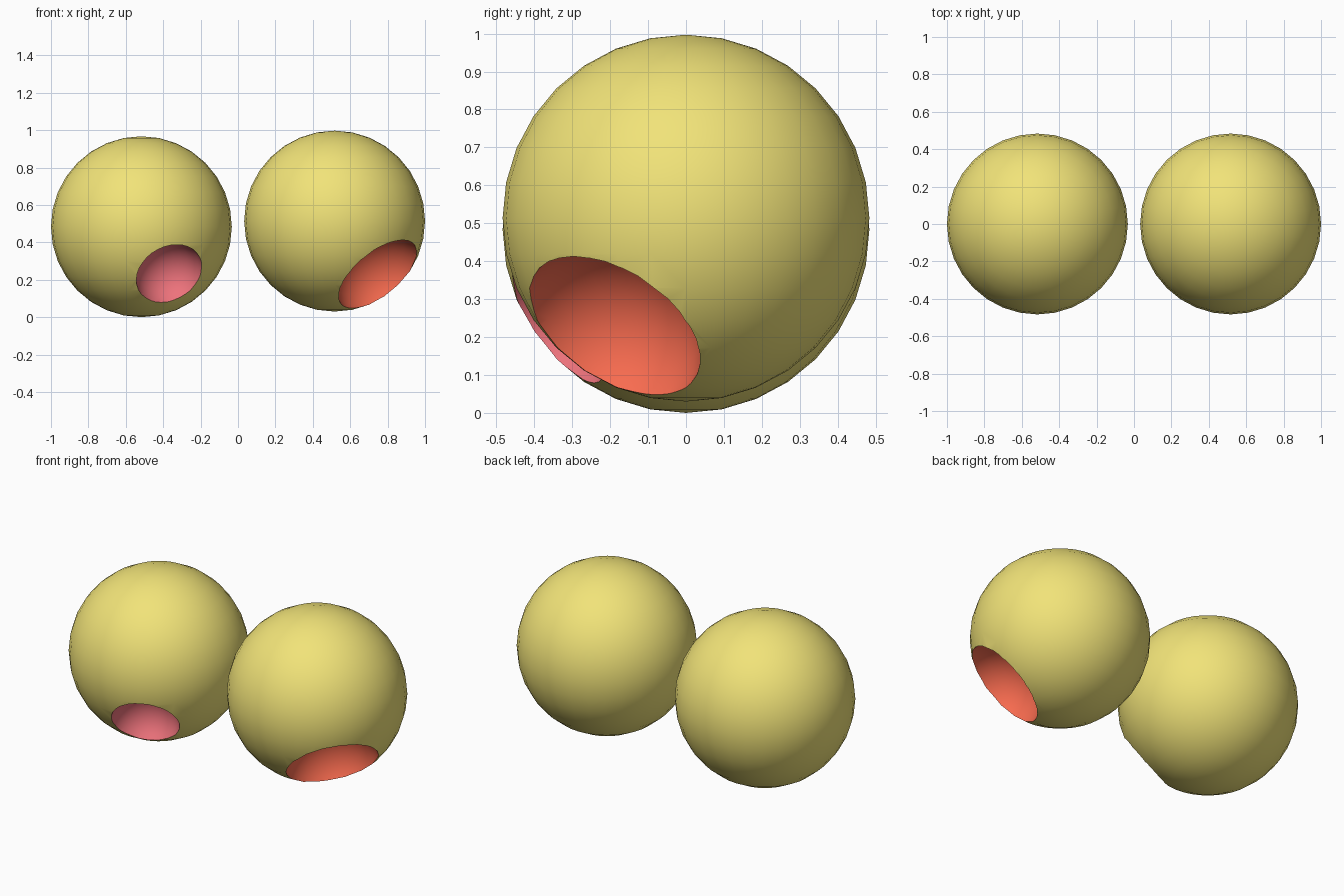
import bpy, math
from mathutils import Vector

if "Cube" in bpy.data.objects:
    bpy.data.objects.remove(bpy.data.objects["Cube"])

R = 0.4835  # ball radius


def material(name, rgb):
    m = bpy.data.materials.new(name)
    m.diffuse_color = (*rgb, 1)
    m.use_nodes = True
    m.node_tree.nodes["Principled BSDF"].inputs["Base Color"].default_value = m.diffuse_color
    return m


def sphere(name, centre, radius, mats, slot, seg=32, rings=16):
    bpy.ops.mesh.primitive_uv_sphere_add(segments=seg, ring_count=rings, radius=radius, location=centre)
    ob = bpy.context.object
    ob.name = name
    for m in mats:
        ob.data.materials.append(m)
    for p in ob.data.polygons:
        p.material_index = slot
        p.use_smooth = True
    return ob


def hollowed_ball(name, centre, direction, radius, mats):
    # yellow ball with a round red hollow scooped out of its surface
    ball = sphere(name, centre, R, mats, 0)
    d = Vector(direction).normalized()
    cutter = sphere(name + "_cutter", Vector(centre) + d * R, radius, mats, 1)
    cutter.rotation_euler = d.to_track_quat('Z', 'Y').to_euler()
    cutter.hide_render = True
    mod = ball.modifiers.new("hollow", 'BOOLEAN')
    mod.operation = 'DIFFERENCE'
    mod.solver = 'EXACT'
    mod.object = cutter
    bpy.ops.object.select_all(action='DESELECT')
    ball.select_set(True)
    bpy.context.view_layer.objects.active = ball
    bpy.ops.object.modifier_apply(modifier=mod.name)
    bpy.data.objects.remove(cutter)
    bpy.ops.object.shade_smooth_by_angle(angle=math.radians(40))


yellow = material("yellow", (0.88, 0.77, 0.19))
crimson = material("crimson", (0.85, 0.17, 0.2))
red = material("red", (0.95, 0.15, 0.08))

hollowed_ball("left_ball", (-0.5165, 0, R), (0.333, -0.757, -0.562), 0.19, [yellow, crimson])
hollowed_ball("right_ball", (0.5165, 0, 0.5135), (0.56, -0.455, -0.69), 0.264, [yellow, red])
